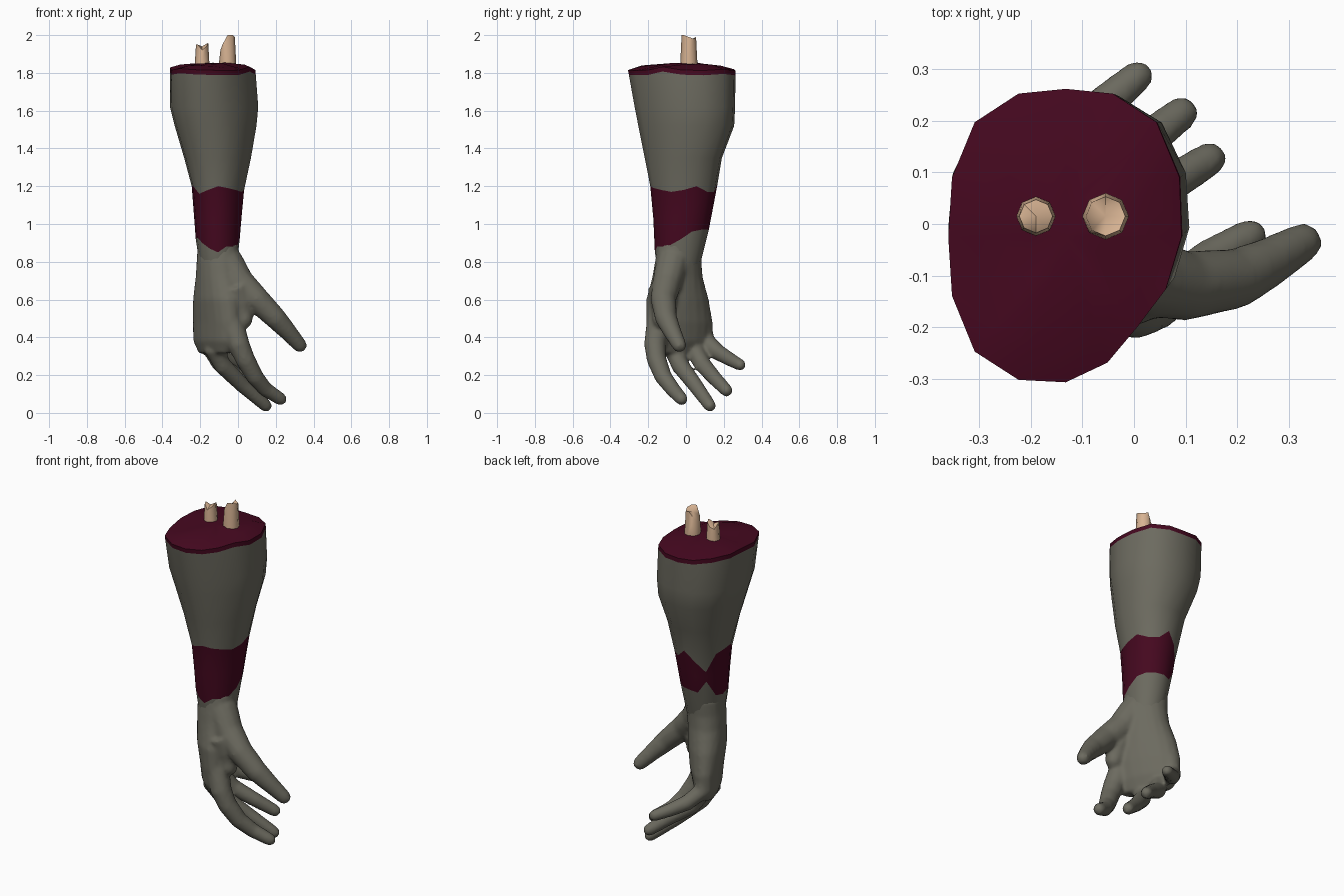
import bpy, bmesh, math, random
from mathutils import Vector

if "Cube" in bpy.data.objects:
    bpy.data.objects.remove(bpy.data.objects["Cube"])

random.seed(4)


def material(name, rgb):
    m = bpy.data.materials.new(name)
    m.diffuse_color = (*rgb, 1)
    m.use_nodes = True
    m.node_tree.nodes["Principled BSDF"].inputs["Base Color"].default_value = m.diffuse_color
    return m


SKIN = material("grey skin", (0.15, 0.145, 0.115))
FLESH = material("dark red flesh", (0.06, 0.0025, 0.014))
BONE = material("pale bone", (0.68, 0.45, 0.29))


def add_loft(bm, rings, mat_of_band=lambda i: 0, top_mat=0):
    """Skin a list of equal-sized point rings, bottom to top, and close both ends."""
    loops = [[bm.verts.new(p) for p in r] for r in rings]
    n = len(loops[0])
    for i in range(len(loops) - 1):
        a, b = loops[i], loops[i + 1]
        for j in range(n):
            k = (j + 1) % n
            f = bm.faces.new((a[j], a[k], b[k], b[j]))
            f.material_index = mat_of_band(i)
    for loop, flip in ((loops[0], True), (loops[-1], False)):
        c = bm.verts.new(sum((v.co for v in loop), Vector()) / n)
        for j in range(n):
            pair = (loop[j], loop[(j + 1) % n])
            f = bm.faces.new((*(pair[::-1] if flip else pair), c))
            f.material_index = 0 if flip else top_mat


def finish(bm, name, mats, smooth=None):
    bmesh.ops.recalc_face_normals(bm, faces=bm.faces)
    me = bpy.data.meshes.new(name)
    bm.to_mesh(me)
    bm.free()
    for m in mats:
        me.materials.append(m)
    if smooth:
        me.shade_smooth()
        me.set_sharp_from_angle(angle=math.radians(smooth))
    ob = bpy.data.objects.new(name, me)
    bpy.context.collection.objects.link(ob)
    return ob


# Forearm: outline limits (z, x min, x max, y min, y max)
ARM = [(0.76, -.212, .003, -.165, .082), (0.94, -.225, .01, -.165, .115),
       (1.20, -.245, .035, -.19, .165), (1.35, -.285, .07, -.22, .19),
       (1.52, -.335, .10, -.255, .255), (1.62, -.36, .11, -.275, .26),
       (1.82, -.36, .095, -.312, .262)]
N = 16


def arm_point(j, z, scale=1.0):
    zc = min(max(z, ARM[0][0]), ARM[-1][0])
    for a, b in zip(ARM, ARM[1:]):
        if zc <= b[0]:
            break
    t = (zc - a[0]) / (b[0] - a[0])
    x0, x1, y0, y1 = (p + (q - p) * t for p, q in zip(a[1:], b[1:]))
    th = 2 * math.pi * j / N
    # boxier toward the elbow, with one flattened corner
    k = zc - 0.76
    f = 1 + k * (.09 * math.sin(2 * th) ** 2
                 - .22 * max(0, math.cos(th + math.pi / 4)) ** 8)
    f *= scale
    return Vector(((x0 + x1) / 2 + (x1 - x0) / 2 * f * math.cos(th),
                   (y0 + y1) / 2 + (y1 - y0) / 2 * f * math.sin(th), z))


# Ragged lower and upper edges of the raw band
LOW = [.92, .96, .97, .97, .97, .96, 1.03, .93, .92, .93, .90, .87, .85, .88, .88, .89]
HIGH = [1.18, 1.20, 1.17, 1.17, 1.22, 1.16, 1.09, 1.19, 1.2, 1.2, 1.16, 1.18, 1.2, 1.19, 1.18, 1.17]
edge = [1.797 + random.uniform(-.012, .012) for _ in range(N)]
levels = [LOW, [(a + b) / 2 for a, b in zip(LOW, HIGH)], HIGH,
          [1.35] * N, [1.52] * N, [1.62] * N, edge, [z + .025 for z in edge]]
# the lowest ring tucks inside the wrist
rings = [[arm_point(j, .78, .9) for j in range(N)]]
rings += [[arm_point(j, zs[j]) for j in range(N)] for zs in levels]
# Torn flesh cap on top, with radial folds
for s, z, fold in ((.75, 1.835, .013), (.3, 1.85, .005)):
    rings.append([arm_point(j, z + fold * random.uniform(-1, 1), s) for j in range(N)])
bm = bmesh.new()
add_loft(bm, rings, lambda i: 1 if i in (1, 2) or i >= 7 else 0, 1)
finish(bm, "forearm", [SKIN, FLESH], 35)


# Snapped bones
def bone(name, cx, cy, r, tops):
    n = len(tops)

    def ring(rad, zs):
        return [Vector((cx + rad * math.cos(2 * math.pi * j / n),
                        cy + rad * math.sin(2 * math.pi * j / n), zs[j])) for j in range(n)]
    bm = bmesh.new()
    add_loft(bm, [ring(r, [1.78] * n), ring(r, [1.86] * n), ring(r * .85, tops)])
    finish(bm, name, [BONE], 50)


bone("large_bone", -.055, .015, .045, [1.99, 1.98, 1.99, 1.95, 1.92, 1.95, 2.0, 2.0])
bone("small_bone", -.19, .015, .038, [1.96, 1.95, 1.93, 1.92, 1.95, 1.95, 1.92, 1.94])

# Hand: palm sections (z, centre x, centre y, half width, half thickness)
PALM = [(.315, -.125, -.03, .14, .05), (.38, -.122, -.03, .185, .078),
        (.48, -.113, -.035, .197, .092), (.60, -.11, -.045, .182, .105),
        (.72, -.108, -.045, .142, .106), (.80, -.106, -.041, .129, .108),
        (.90, -.106, -.03, .122, .102)]
turn = math.radians(120)
d = Vector((math.cos(turn), math.sin(turn), 0))
e = Vector((-d.y, d.x, 0))
bm = bmesh.new()
add_loft(bm, [[Vector((x, y, z)) + d * w * math.cos(a) + e * t * math.sin(a)
               for a in (2 * math.pi * j / 20 for j in range(20))]
              for z, x, y, w, t in PALM])


def digit(bm, path, r0, r1):
    """Tapered round tube with a blunt tip."""
    pts = [Vector(p) for p in path]
    last = (pts[-1] - pts[-2]).normalized()
    n = len(pts)
    radii = [r0 + (r1 - r0) * i / (n - 1) for i in range(n)]
    pts += [pts[-1] + last * r1 * .6, pts[-1] + last * r1]
    radii += [r1 * .85, r1 * .4]
    rings = []
    for i, p in enumerate(pts):
        q = (pts[min(i + 1, len(pts) - 1)] - pts[max(i - 1, 0)]).to_track_quat('Z', 'Y')
        rings.append([p + q @ Vector((radii[i] * math.cos(a), radii[i] * math.sin(a), 0))
                      for a in (2 * math.pi * j / 12 for j in range(12))])
    add_loft(bm, rings)


DIGITS = [
    # index, middle, ring, little
    ([(-.035, -.145, .48), (.005, -.165, .36), (.04, -.155, .28), (.09, -.12, .19), (.145, -.07, .125), (.222, -.025, .075)], .064, .035),
    ([(-.11, -.07, .45), (-.125, -.065, .335), (-.08, -.03, .25), (.025, .05, .145), (.145, .125, .04)], .062, .034),
    ([(-.15, .02, .46), (-.15, .035, .355), (-.095, .085, .26), (.01, .15, .185), (.09, .213, .12)], .058, .034),
    ([(-.18, .09, .47), (-.18, .105, .38), (-.125, .17, .32), (-.06, .23, .285), (.005, .285, .255)], .055, .032),
    # thumb and its fleshy base
    ([(-.06, -.07, .80), (.01, -.10, .69), (.10, -.12, .60), (.20, -.105, .50), (.26, -.075, .435), (.325, -.037, .36)], .088, .039),
    ([(-.02, -.12, .66), (.02, -.12, .57), (.03, -.13, .50)], .085, .05),
]
for path, r0, r1 in DIGITS:
    digit(bm, path, r0, r1)
hand = finish(bm, "hand", [SKIN])
# Fuse palm and fingers into one smooth skin
fuse = hand.modifiers.new("fuse", 'REMESH')
fuse.mode = 'VOXEL'
fuse.voxel_size = .011
fuse.use_smooth_shade = True
soft = hand.modifiers.new("soften", 'SMOOTH')
soft.factor = .5
soft.iterations = 6
